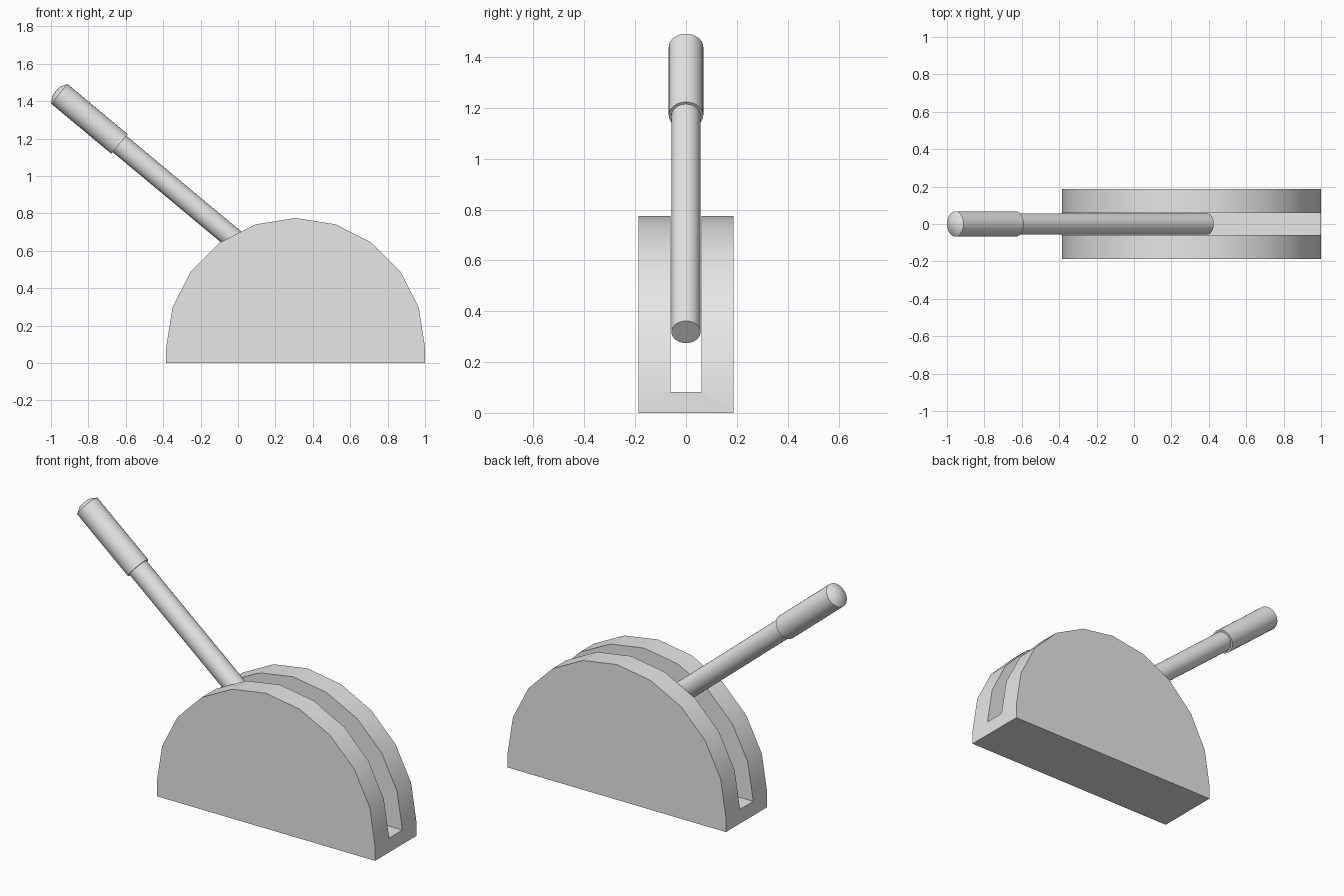
import bpy, bmesh, math
from mathutils import Vector

cube = bpy.data.objects.get("Cube")
if cube:
    bpy.data.objects.remove(cube, do_unlink=True)

# Single grey paint
grey = bpy.data.materials.new("light grey")
grey.use_nodes = True
grey.diffuse_color = (0.8, 0.8, 0.8, 1)
grey.node_tree.nodes["Principled BSDF"].inputs["Base Color"].default_value = (0.8, 0.8, 0.8, 1)


def add_object(name, bm):
    bmesh.ops.recalc_face_normals(bm, faces=bm.faces)
    mesh = bpy.data.meshes.new(name)
    bm.to_mesh(mesh)
    bm.free()
    mesh.materials.append(grey)
    obj = bpy.data.objects.new(name, mesh)
    bpy.context.collection.objects.link(obj)
    return obj


def activate(obj):
    bpy.ops.object.select_all(action='DESELECT')
    obj.select_set(True)
    bpy.context.view_layer.objects.active = obj


def smooth(obj):
    activate(obj)
    bpy.ops.object.shade_smooth_by_angle(angle=math.radians(35))


def prism(name, outline, half_width):
    """Extrude an x-z outline along y."""
    bm = bmesh.new()
    face = bm.faces.new([bm.verts.new((x, -half_width, z)) for x, z in outline])
    ext = bmesh.ops.extrude_face_region(bm, geom=[face])
    verts = [v for v in ext["geom"] if isinstance(v, bmesh.types.BMVert)]
    bmesh.ops.translate(bm, verts=verts, vec=(0, 2 * half_width, 0))
    return add_object(name, bm)


def lathe(name, profile, location, tilt, sides=32):
    """Spin (radius, height) points around the lever axis."""
    bm = bmesh.new()
    verts = [bm.verts.new((r, 0, h)) for r, h in profile]
    edges = [bm.edges.new(pair) for pair in zip(verts, verts[1:])]
    bmesh.ops.spin(bm, geom=verts + edges, cent=(0, 0, 0), axis=(0, 0, 1),
                   angle=math.tau, steps=sides)
    bmesh.ops.remove_doubles(bm, verts=bm.verts, dist=0.0001)
    obj = add_object(name, bm)
    obj.location = location
    obj.rotation_euler = (0, tilt, 0)
    smooth(obj)
    return obj


# Half-round housing on a short straight foot
centre_x, foot, radius = 0.308, 0.083, 0.692
arc = [(centre_x + radius * math.cos(i * math.pi / 10),
        foot + radius * math.sin(i * math.pi / 10)) for i in range(11)]
outline = [(centre_x + radius, 0)] + arc + [(centre_x - radius, 0)]
housing = prism("housing", outline, 0.187)

# Slot running through the housing from end to end
slot = prism("slot_cutter", [(-1, 0.082), (2, 0.082), (2, 1), (-1, 1)], 0.06)
slot.hide_render = True
cut = housing.modifiers.new("slot", 'BOOLEAN')
cut.operation = 'DIFFERENCE'
cut.solver = 'EXACT'
cut.object = slot
activate(housing)
bpy.ops.object.modifier_apply(modifier=cut.name)
bpy.data.objects.remove(slot, do_unlink=True)
smooth(housing)

# Tilted lever with a thicker grip
pivot = Vector((0.39, 0, 0.318))
tilt = math.radians(-50.2)
lathe("lever_rod", [(0, 0), (0.057, 0), (0.057, 1.4), (0, 1.4)], pivot, tilt)
lathe("lever_grip", [(0, 1.332), (0.068, 1.332), (0.068, 1.751),
                     (0.034, 1.772), (0, 1.776)], pivot, tilt)
